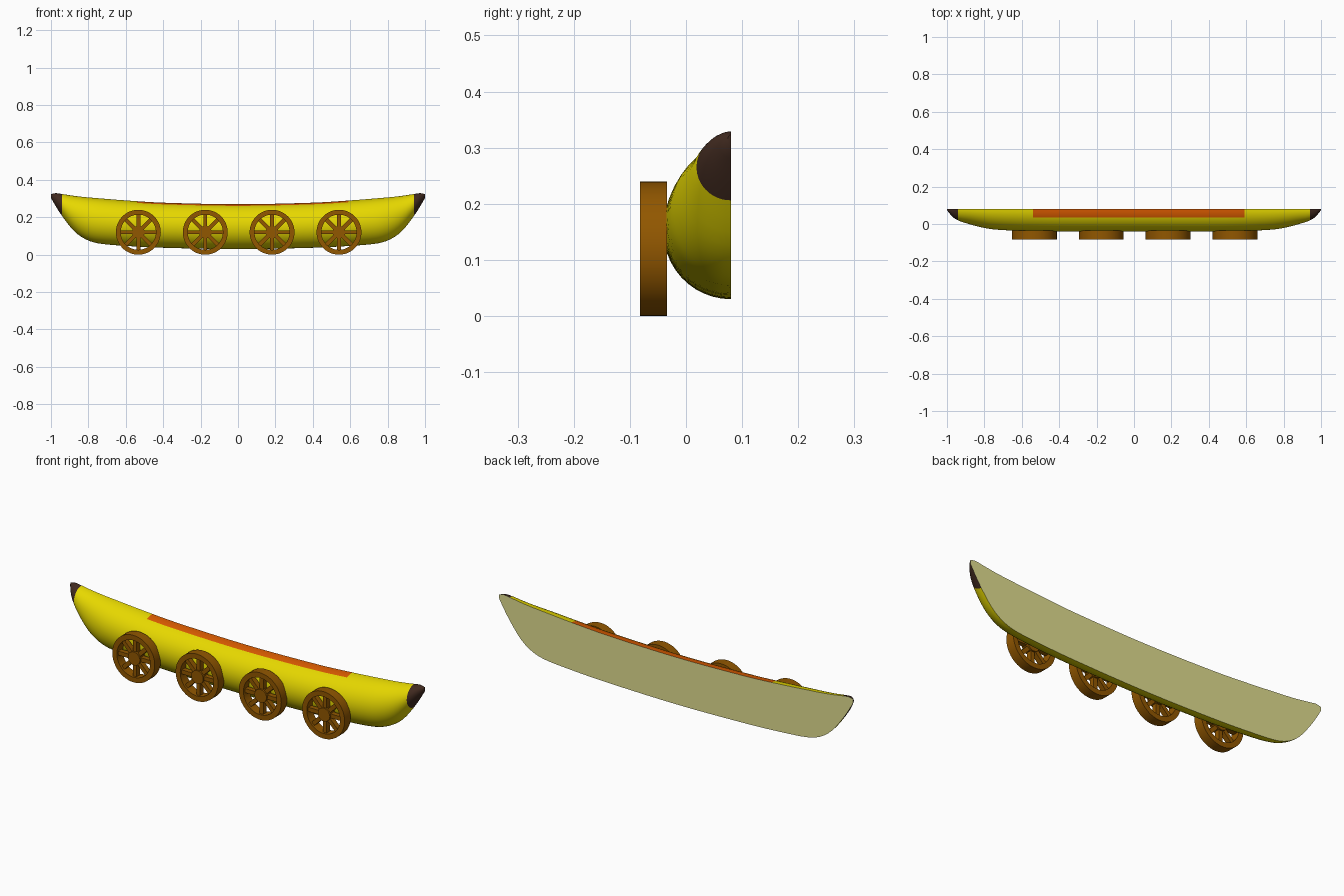
import bpy, bmesh, math
from mathutils import Matrix, Vector

if "Cube" in bpy.data.objects:
    bpy.data.objects.remove(bpy.data.objects["Cube"])


def material(name, color):
    m = bpy.data.materials.new(name)
    m.diffuse_color = (*color, 1)
    m.use_nodes = True
    m.node_tree.nodes["Principled BSDF"].inputs["Base Color"].default_value = m.diffuse_color
    return m


YELLOW = material("banana yellow", (0.80, 0.69, 0.0))
DARK = material("dark tip brown", (0.052, 0.023, 0.014))
ORANGE = material("orange stripe", (0.70, 0.105, 0.0))
KHAKI = material("pale khaki", (0.74, 0.72, 0.275))
WOOD = material("wheel brown", (0.285, 0.095, 0.0))


def finish(bm, name, mats, angle=40):
    bmesh.ops.recalc_face_normals(bm, faces=bm.faces)
    me = bpy.data.meshes.new(name)
    bm.to_mesh(me)
    bm.free()
    ob = bpy.data.objects.new(name, me)
    bpy.context.collection.objects.link(ob)
    for m in mats:
        me.materials.append(m)
    bpy.ops.object.select_all(action='DESELECT')
    ob.select_set(True)
    bpy.context.view_layer.objects.active = ob
    bpy.ops.object.shade_smooth_by_angle(angle=math.radians(angle))
    return ob


# Hull outline for half the length: x, top z, bottom z, front y
KEYS = [(0, .270, .030, -.040), (.4, .278, .037, -.040), (.6, .290, .047, -.037),
        (.75, .302, .061, -.029), (.82, .308, .085, -.017), (.88, .315, .130, -.001),
        (.945, .325, .213, .021), (.975, .329, .260, .043), (1.0, .323, .303, .074)]


def outline(x):
    """Smooth interpolation through the outline points."""
    x = abs(x)
    i = max(k for k in range(len(KEYS) - 1) if KEYS[k][0] <= x)
    a, b = KEYS[i], KEYS[i + 1]
    h = b[0] - a[0]
    t = (x - a[0]) / h

    def slope(k, c):
        if k == 0:
            return 0
        p, q = KEYS[k - 1], KEYS[min(k + 1, len(KEYS) - 1)]
        return (q[c] - p[c]) / (q[0] - p[0])
    return [(2*t**3 - 3*t*t + 1) * a[c] + (t**3 - 2*t*t + t) * h * slope(i, c)
            + (3*t*t - 2*t**3) * b[c] + (t**3 - t*t) * h * slope(i + 1, c) for c in (1, 2, 3)]


# Half-banana hull: half-ellipse sections with a flat back
BACK = 0.08
STRIPE = (-0.54, 0.59)
TIP = 0.94
stations = {round(s * v, 4) for s in (-1, 1) for v in
            [i * .05 for i in range(15)] + [.73 + i * .021 for i in range(10)] + [.96, .975, .988, 1.0]}
stations = sorted(stations | set(STRIPE) | {TIP, -TIP})
angles = [0, 7, 14, 22] + [22 + 158 * i / 20 for i in range(1, 21)]
bm = bmesh.new()
rings = []
for x in stations:
    top, bottom, front = outline(x)
    mid, half = (top + bottom) / 2, (top - bottom) / 2
    rings.append([bm.verts.new((x, BACK - (BACK - front) * math.sin(math.radians(a)),
                                mid + half * math.cos(math.radians(a)))) for a in angles])
for x0, x1, r0, r1 in zip(stations, stations[1:], rings, rings[1:]):
    xc = (x0 + x1) / 2
    for j in range(len(angles) - 1):
        f = bm.faces.new((r0[j], r0[j + 1], r1[j + 1], r1[j]))
        if abs(xc) > TIP:
            f.material_index = 1
        elif STRIPE[0] < xc < STRIPE[1] and j < 3:
            f.material_index = 2
    bm.faces.new((r0[0], r1[0], r1[-1], r0[-1])).material_index = 3
for r in (rings[0], rings[-1]):
    bm.faces.new(r).material_index = 1
finish(bm, "banana_hull", [YELLOW, DARK, ORANGE, KHAKI])

# Spoked wagon wheels
R, INNER, HUB = 0.12, 0.094, 0.034
Y0, Y1 = -0.082, -0.034
SEG, SPOKES = 48, 8


def wheel(name, cx):
    bm = bmesh.new()
    # rim
    loops = []
    for i in range(SEG):
        a = 2 * math.pi * i / SEG
        loops.append([bm.verts.new((cx + r * math.cos(a), y, R + r * math.sin(a)))
                      for r, y in ((R, Y0), (R, Y1), (INNER, Y1), (INNER, Y0))])
    for i in range(SEG):
        p, q = loops[i], loops[(i + 1) % SEG]
        for k in range(4):
            bm.faces.new((p[k], p[(k + 1) % 4], q[(k + 1) % 4], q[k]))
    # hub
    mid = Vector((cx, (Y0 + Y1) / 2, R))
    bmesh.ops.create_cone(bm, cap_ends=True, segments=24, radius1=HUB, radius2=HUB, depth=Y1 - Y0 - .006,
                          matrix=Matrix.Translation(mid) @ Matrix.Rotation(math.pi / 2, 4, 'X'))
    # spokes
    for i in range(SPOKES):
        m = (Matrix.Translation(mid) @ Matrix.Rotation(2 * math.pi * i / SPOKES, 4, 'Y')
             @ Matrix.Translation((0.063, 0, 0)) @ Matrix.Diagonal((0.074, 0.026, 0.021, 1)))
        bmesh.ops.create_cube(bm, size=1, matrix=m)
    finish(bm, name, [WOOD], 30)


for n, cx in enumerate((-0.533, -0.175, 0.182, 0.540)):
    wheel(f"wheel_{n + 1}", cx)
